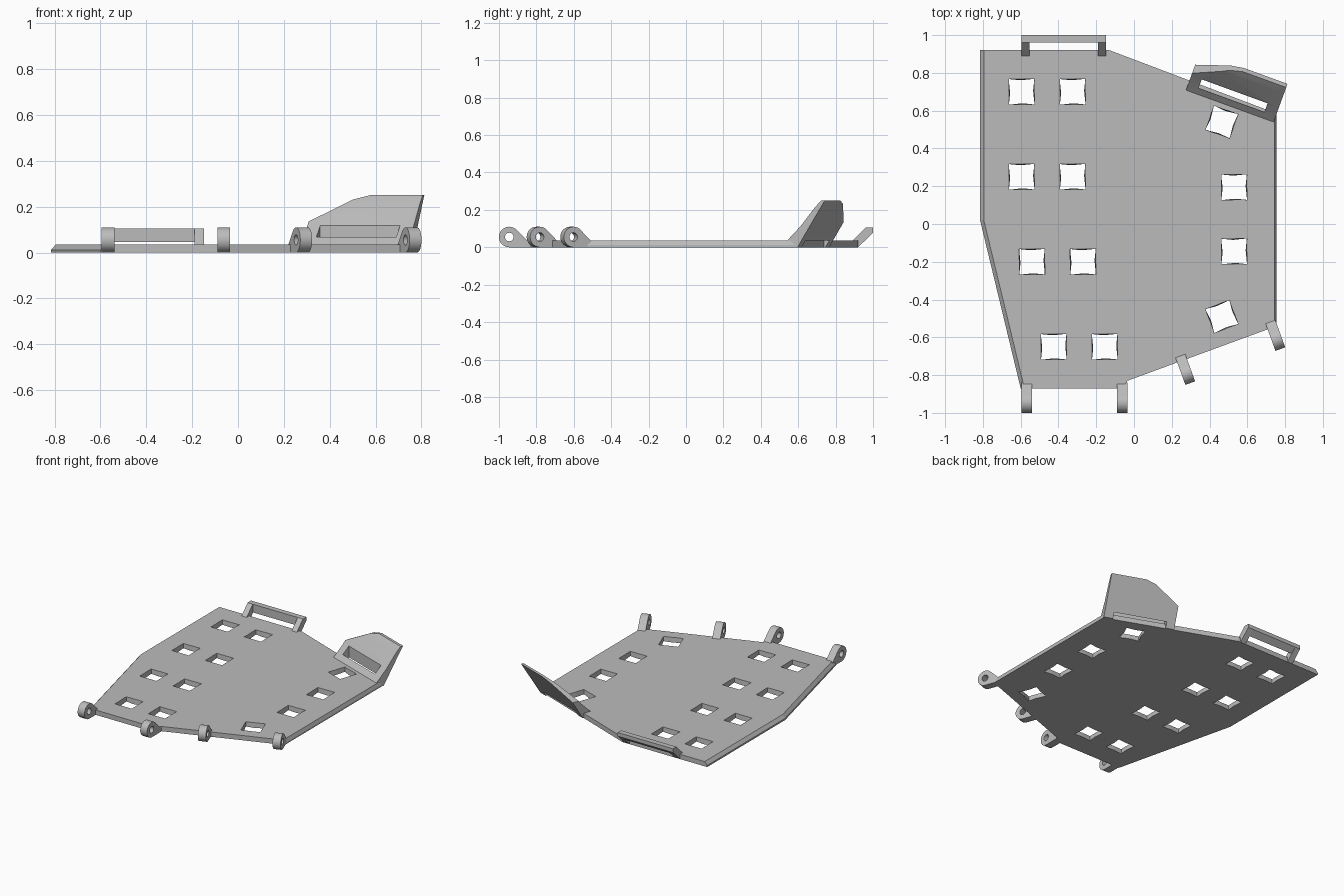
import bpy, bmesh, math
from mathutils import Matrix, Vector

if "Cube" in bpy.data.objects:
    bpy.data.objects.remove(bpy.data.objects["Cube"])

grey = bpy.data.materials.new("grey")
grey.use_nodes = True
grey.diffuse_color = (0.5, 0.5, 0.5, 1)
grey.node_tree.nodes["Principled BSDF"].inputs["Base Color"].default_value = grey.diffuse_color


def loft(name, lower, upper, frame=Matrix()):
    """Solid between two matching rings of 3D points."""
    bm = bmesh.new()
    a = [bm.verts.new(p) for p in lower]
    b = [bm.verts.new(p) for p in upper]
    bm.faces.new(a)
    bm.faces.new(b)
    for i in range(len(a)):
        j = (i + 1) % len(a)
        bm.faces.new((a[i], a[j], b[j], b[i]))
    bm.transform(frame)
    bmesh.ops.recalc_face_normals(bm, faces=bm.faces)
    mesh = bpy.data.meshes.new(name)
    bm.to_mesh(mesh)
    bm.free()
    mesh.materials.append(grey)
    obj = bpy.data.objects.new(name, mesh)
    bpy.context.collection.objects.link(obj)
    return obj


def extrude(name, profile, x0, x1, frame=Matrix()):
    """Sweep a (y, z) profile along x."""
    return loft(name, [(x0, y, z) for y, z in profile], [(x1, y, z) for y, z in profile], frame)


def activate(obj):
    bpy.ops.object.select_all(action="DESELECT")
    obj.select_set(True)
    bpy.context.view_layer.objects.active = obj


def cut(obj, cutter):
    cutter.hide_render = True
    mod = obj.modifiers.new("cut", "BOOLEAN")
    mod.operation, mod.solver, mod.object = "DIFFERENCE", "EXACT", cutter
    activate(obj)
    bpy.ops.object.modifier_apply(modifier=mod.name)
    bpy.data.objects.remove(cutter)


def smooth(obj):
    activate(obj)
    bpy.ops.object.shade_smooth_by_angle(angle=math.radians(30))


def placed(x, y, degrees):
    return Matrix.Translation((x, y, 0)) @ Matrix.Rotation(math.radians(degrees), 4, "Z")


T = 0.035  # plate thickness

# Base plate, bevelled along its left and right edges
low = [(-0.815, 0.92), (-0.13, 0.92), (0.755, 0.585), (0.755, -0.54),
       (-0.035, -0.83), (-0.06, -0.87), (-0.6, -0.87), (-0.815, 0.02)]
top = [(-0.795, 0.92), (-0.13, 0.92), (0.745, 0.589), (0.745, -0.544),
       (-0.035, -0.83), (-0.06, -0.87), (-0.58, -0.87), (-0.795, 0.02)]
plate = loft("base_plate", [(x, y, 0) for x, y in low], [(x, y, 0.012) for x, y in low])
bm = bmesh.new()
bm.from_mesh(plate.data)
cap = max(bm.faces, key=lambda f: f.calc_center_median().z)
new = bmesh.ops.extrude_discrete_faces(bm, faces=[cap])["faces"][0]
bm.free()
bpy.data.objects.remove(plate)

# Stack the straight rim and the bevel into one closed solid
bm = bmesh.new()
rings = [[bm.verts.new((x, y, z)) for x, y in ring] for ring, z in ((low, 0), (low, 0.012), (top, T))]
bm.faces.new(rings[0])
bm.faces.new(rings[-1])
for a, b in zip(rings, rings[1:]):
    for i in range(len(a)):
        j = (i + 1) % len(a)
        bm.faces.new((a[i], a[j], b[j], b[i]))
bmesh.ops.recalc_face_normals(bm, faces=bm.faces)
mesh = bpy.data.meshes.new("base_plate")
bm.to_mesh(mesh)
bm.free()
mesh.materials.append(grey)
plate = bpy.data.objects.new("base_plate", mesh)
bpy.context.collection.objects.link(plate)

# Square windows whose walls pinch slightly inward toward the bottom
holes = [(x + s, y, 0) for x, y in ((-0.595, 0.7), (-0.595, 0.25), (-0.54, -0.2), (-0.425, -0.65))
         for s in (0, 0.27)]
holes += [(0.53, 0.195, 0), (0.53, -0.145, 0), (0.465, 0.54, -20), (0.465, -0.49, 20)]


def square(corner, middle, z):
    signs = [(1, 1), (0, 1), (-1, 1), (-1, 0), (-1, -1), (0, -1), (1, -1), (1, 0)]
    return [(sx * (corner if sx and sy else middle), sy * (corner if sx and sy else middle), z)
            for sx, sy in signs]


for x, y, turn in holes:
    cut(plate, loft("window_cutter", square(0.067, 0.06, -0.01), square(0.068, 0.068, T + 0.01),
                    placed(x, y, turn)))

# Hinge lugs along the front
R = 0.055
arc = [math.radians(45 + 225 * i / 24) for i in range(25)]
lug_profile = [(0, 0), (0, T - 0.005), (-0.007, T)]
lug_profile += [(-0.105 + R * math.cos(a), R + R * math.sin(a)) for a in arc]
pin = [(-0.105 + 0.023 * math.cos(a), R + 0.023 * math.sin(a))
       for a in (math.tau * i / 24 for i in range(24))]
lugs = [(-0.567, -0.84, 0), (-0.062, -0.84, 0), (0.243, -0.692, 20), (0.72, -0.512, 20)]
for i, (x, y, turn) in enumerate(lugs, 1):
    frame = placed(x, y, turn)
    lug = extrude(f"hinge_lug_{i}", lug_profile, -0.0275, 0.0275, frame)
    cut(lug, extrude("pin_cutter", pin, -0.1, 0.1, frame))
    smooth(lug)

# Back loop: two slanted arms and a crossbar
arm = [(0.89, T), (0.96, 0.105), (1, 0.105), (1, 0.078), (0.92, 0), (0.89, 0)]
extrude("loop_arm_right", arm, -0.595, -0.553, Matrix())
extrude("loop_arm_left", arm, -0.19, -0.148, Matrix())
extrude("loop_crossbar", [(0.96, 0.045), (0.96, 0.105), (1, 0.105), (1, 0.078)], -0.595, -0.148)

# Slanted guide wing on the angled back edge
tilt = Matrix.Rotation(math.radians(-20), 4, "Z")
wing_profile = [(0.76, 0), (0.76, T), (0.835, 0.11), (0.92, 0.215), (0.955, 0.25),
                (0.975, 0.25), (0.9, 0.13), (0.82, 0)]
wing = extrude("guide_wing", wing_profile, 0.016, 0.51)
bm = bmesh.new()
bm.from_mesh(wing.data)
# Clip the upper corner with two sloping planes
for (xa, za), (xb, zb) in (((0.016, 0.135), (0.195, 0.232)), ((0.195, 0.232), (0.265, 0.25))):
    res = bmesh.ops.bisect_plane(bm, geom=bm.verts[:] + bm.edges[:] + bm.faces[:],
                                 plane_co=(xa, 0, za), plane_no=Vector((za - zb, 0, xb - xa)),
                                 clear_outer=True)
    rim = [e for e in bm.edges if e.is_boundary]
    bmesh.ops.holes_fill(bm, edges=rim, sides=0)
bmesh.ops.recalc_face_normals(bm, faces=bm.faces)
bm.transform(tilt)
bm.to_mesh(wing.data)
bm.free()
slot = [(0.793, -0.1), (0.842, -0.1), (0.842, 0.3), (0.793, 0.3)]
cut(wing, extrude("slot_cutter", slot, 0.075, 0.446, tilt))
smooth(wing)
